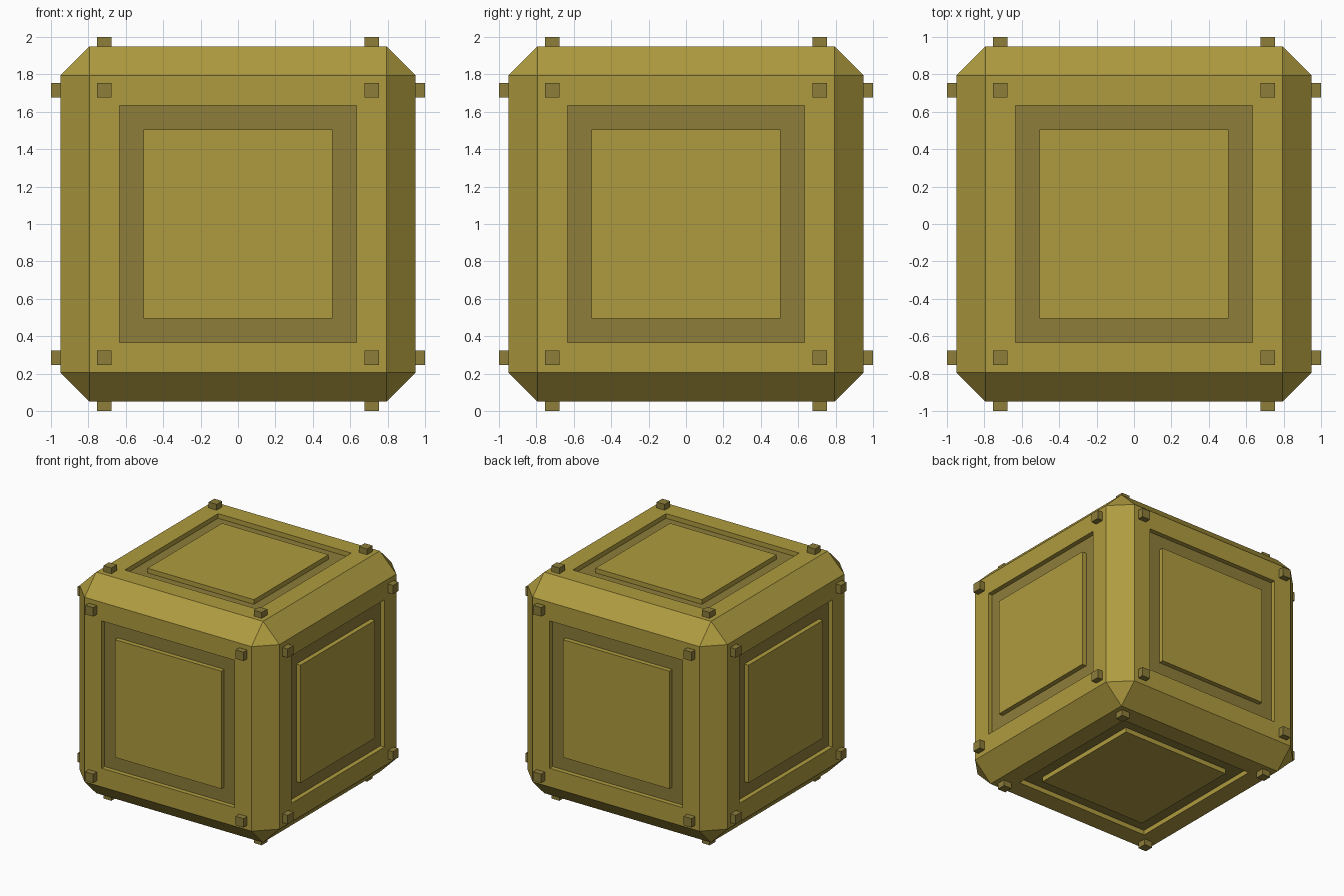
import bpy, bmesh
from mathutils import Vector, Matrix

if "Cube" in bpy.data.objects:
    bpy.data.objects.remove(bpy.data.objects["Cube"])

HALF, CHAMFER = 0.95, 0.157      # body half size, edge chamfer
RECESS, DEPTH = 0.633, 0.04      # recess half size, recess depth
PANEL = 0.506                    # raised panel half size
STUD, STUD_POS = 0.038, 0.715    # stud half size, stud offset
CENTRE = Vector((0, 0, 1))


def material(name, colour):
    mat = bpy.data.materials.new(name)
    mat.diffuse_color = colour
    mat.use_nodes = True
    mat.node_tree.nodes["Principled BSDF"].inputs["Base Color"].default_value = mat.diffuse_color
    return mat


light = material("brass", (0.43, 0.33, 0.05, 1))
dark = material("dark_brass", (0.266, 0.205, 0.042, 1))


def finish(bm, name, mats, matrix=Matrix()):
    mesh = bpy.data.meshes.new(name)
    bm.to_mesh(mesh)
    bm.free()
    for m in mats:
        mesh.materials.append(m)
    obj = bpy.data.objects.new(name, mesh)
    obj.matrix_world = Matrix.Translation(CENTRE) @ matrix
    bpy.context.collection.objects.link(obj)
    return obj


def box(bm, x, y, half, z0, z1):
    m = Matrix.Translation((x, y, (z0 + z1) / 2)) @ Matrix.Diagonal((half * 2, half * 2, z1 - z0, 1))
    bmesh.ops.create_cube(bm, size=1, matrix=m)


# Chamfered body with a square recess sunk into each side
bm = bmesh.new()
bmesh.ops.create_cube(bm, size=HALF * 2)
bmesh.ops.bevel(bm, geom=bm.edges[:], offset=CHAMFER, offset_type='OFFSET',
                segments=1, profile=0.5, affect='EDGES')
bm.normal_update()
sides = [f for f in bm.faces if max(abs(c) for c in f.normal) > 0.99]
bmesh.ops.inset_individual(bm, faces=sides, thickness=HALF - CHAMFER - RECESS, use_even_offset=True)
walls = bmesh.ops.extrude_discrete_faces(bm, faces=sides)
for f in walls["faces"]:
    f.normal_update()
    bmesh.ops.translate(bm, verts=f.verts[:], vec=-f.normal * DEPTH)
    f.material_index = 1
bmesh.ops.recalc_face_normals(bm, faces=bm.faces[:])
finish(bm, "body", [light, dark])

# Raised panel and four corner studs on each side
directions = {"front": (0, -1, 0), "back": (0, 1, 0), "left": (-1, 0, 0),
              "right": (1, 0, 0), "top": (0, 0, 1), "bottom": (0, 0, -1)}
for side, d in directions.items():
    turn = Vector(d).to_track_quat('Z', 'Y').to_matrix().to_4x4()

    bm = bmesh.new()
    box(bm, 0, 0, PANEL, HALF - DEPTH - 0.01, HALF)
    finish(bm, side + "_panel", [light], turn)

    bm = bmesh.new()
    for sx in (-1, 1):
        for sy in (-1, 1):
            box(bm, sx * STUD_POS, sy * STUD_POS, STUD, HALF - 0.02, 1.0)
    finish(bm, side + "_studs", [dark], turn)
